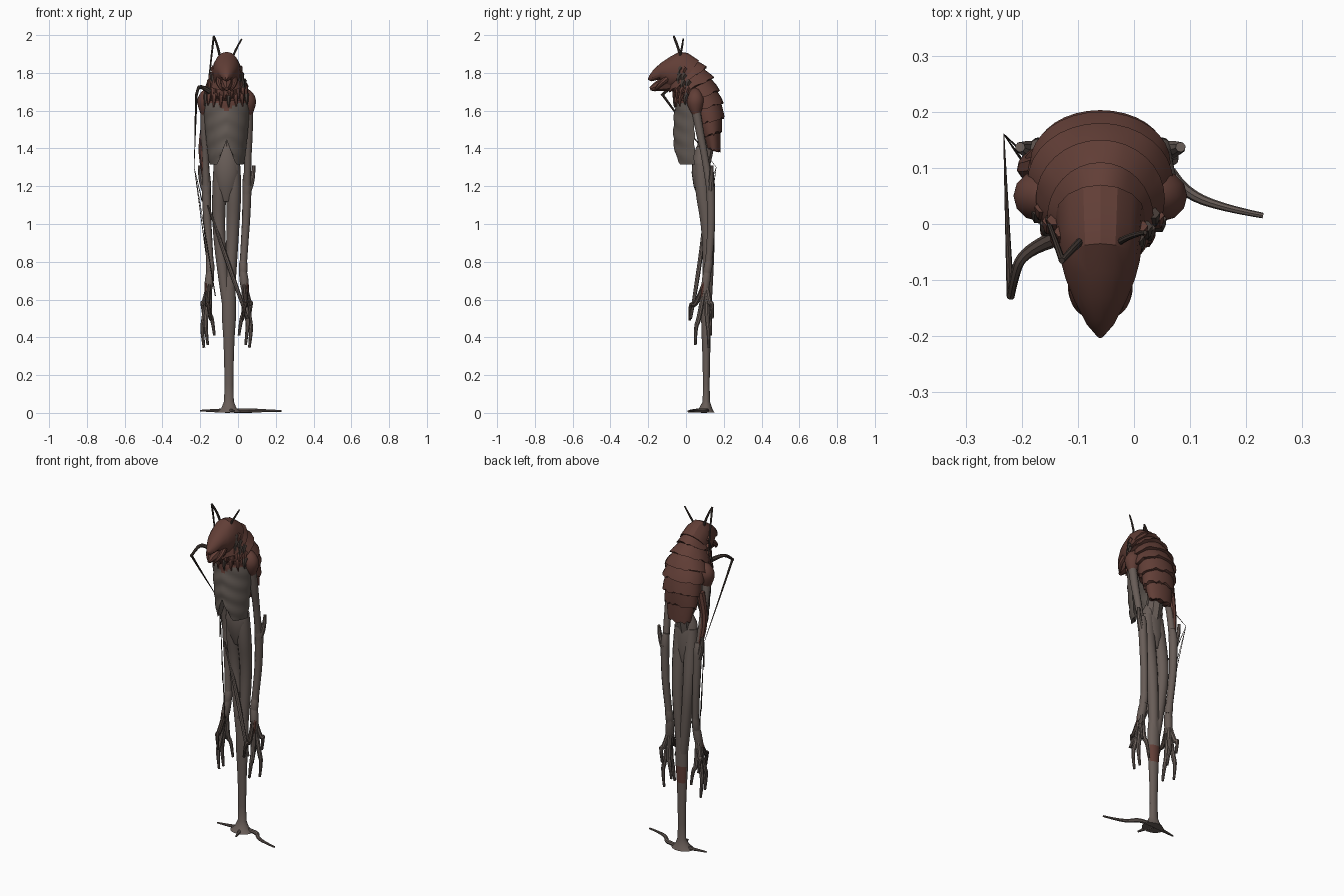
import bpy
import bmesh
import random
from math import sin, cos, pi, radians
from mathutils import Vector

random.seed(4)
if "Cube" in bpy.data.objects:
    bpy.data.objects.remove(bpy.data.objects["Cube"], do_unlink=True)

MID = -0.06  # centre line of the body


def material(name, colour):
    mat = bpy.data.materials.new(name)
    mat.use_nodes = True
    mat.diffuse_color = (*colour, 1)
    mat.node_tree.nodes["Principled BSDF"].inputs["Base Color"].default_value = (*colour, 1)
    return mat


shell_red = material("shell red brown", (.12, .048, .037))
bone_grey = material("bone grey brown", (.138, .109, .096))
chest_grey = material("chest grey", (.125, .103, .09))
dark_brown = material("dark brown", (.062, .045, .038))


def finish(obj, angle=40):
    bpy.ops.object.select_all(action='DESELECT')
    obj.select_set(True)
    bpy.context.view_layer.objects.active = obj
    bpy.ops.object.shade_smooth_by_angle(angle=radians(angle))
    return obj


def tube(name, points, radii, mat, sides=2):
    """Smooth limb through points, with one radius for each point."""
    curve = bpy.data.curves.new(name, 'CURVE')
    curve.dimensions = '3D'
    curve.bevel_depth = 1
    curve.bevel_resolution = sides
    curve.use_fill_caps = True
    curve.resolution_u = 5
    spline = curve.splines.new('NURBS')
    spline.points.add(len(points) - 1)
    for target, point, radius in zip(spline.points, points, radii):
        target.co = (*point, 1)
        target.radius = radius
    spline.order_u = 3
    spline.use_endpoint_u = True
    curve.materials.append(mat)
    obj = bpy.data.objects.new(name, curve)
    bpy.context.collection.objects.link(obj)
    bpy.ops.object.select_all(action='DESELECT')
    obj.select_set(True)
    bpy.context.view_layer.objects.active = obj
    bpy.ops.object.convert(target='MESH')
    return finish(bpy.context.view_layer.objects.active)


def ring(x, back, front, width, count=32, power=1.0):
    """Oval of points from a back and a front (y, z) point and a half width."""
    b, f = Vector((0, *back)), Vector((0, *front))
    centre, half = (b + f) / 2 + Vector((x, 0, 0)), (b - f) / 2
    points = []
    for i in range(count):
        c, s = cos(2 * pi * i / count), sin(2 * pi * i / count)
        side = abs(c) ** power * (1 if c > 0 else -1)
        depth = abs(s) ** power * (1 if s > 0 else -1)
        points.append(centre + half * depth + Vector((width * side, 0, 0)))
    return points


def scaled(points, factor):
    centre = sum(points, Vector()) / len(points)
    return [centre + (p - centre) * factor for p in points]


def loft(name, rings, mats, shape=None, paint=None, angle=40):
    """Skin over rings; shape moves a point, paint picks a face colour."""
    bm = bmesh.new()
    rows = [[bm.verts.new(shape(p) if shape else p) for p in r] for r in rings]
    n = len(rows[0])
    for low, high in zip(rows, rows[1:]):
        for i in range(n):
            j = (i + 1) % n
            bm.faces.new((low[i], low[j], high[j], high[i]))
    for row in (rows[0], rows[-1]):
        for i in range(n // 2):
            corners = [row[i], row[i + 1], row[(n - i - 1) % n], row[(n - i) % n]]
            bm.faces.new(list(dict.fromkeys(corners)))
    bmesh.ops.recalc_face_normals(bm, faces=bm.faces)
    if paint:
        for face in bm.faces:
            face.material_index = paint(face)
    mesh = bpy.data.meshes.new(name)
    bm.to_mesh(mesh)
    bm.free()
    for mat in mats:
        mesh.materials.append(mat)
    obj = bpy.data.objects.new(name, mesh)
    bpy.context.collection.objects.link(obj)
    return finish(obj, angle)


# Overlapping back plates: lower back edge, lower front edge, half width
plates = [((.05, 1.885), (-.1, 1.76), .06), ((.11, 1.83), (-.09, 1.7), .095),
          ((.15, 1.775), (-.06, 1.67), .115), ((.18, 1.71), (-.03, 1.63), .13),
          ((.2, 1.645), (.02, 1.59), .125), ((.203, 1.565), (.05, 1.52), .115),
          ((.19, 1.49), (.085, 1.455), .1), ((.182, 1.385), (.11, 1.4), .072)]
edges = [ring(MID, *plate) for plate in plates]
for k, (upper, lower) in enumerate(zip(edges, edges[1:])):
    inner = scaled(upper, .85)
    bulge = scaled([a.lerp(b, .55) for a, b in zip(inner, lower)], 1.02)
    ragged = [p + Vector((0, 0, random.uniform(-.008, .008))) for p in lower]
    loft(f"back_plate_{k + 1}", [inner, bulge, ragged, scaled(ragged, .82)], [shell_red])

# Head: hood, snout and open lower jaw
head = [((-.195, 1.785), (-.203, 1.765), .006), ((-.17, 1.82), (-.185, 1.755), .025),
        ((-.13, 1.855), (-.14, 1.765), .047), ((-.085, 1.885), (-.11, 1.74), .062),
        ((-.035, 1.912), (-.1, 1.72), .07), ((.01, 1.905), (-.08, 1.72), .075),
        ((.07, 1.865), (-.04, 1.72), .08)]
loft("head", [ring(MID, *section, count=16) for section in head], [shell_red], angle=25)
tube("lower_jaw", [(MID, -.08, 1.75), (MID, -.14, 1.735), (MID, -.19, 1.715)],
     [.045, .035, .01], shell_red)
for side in (-1, 1):
    tube("mandible", [(MID + side * .04, -.1, 1.77), (MID + side * .05, -.14, 1.74),
                      (MID + side * .02, -.165, 1.705)], [.016, .016, .004], shell_red)

# Frill of short spines under the head, receding towards the chest
for row in range(5):
    for i in range(9):
        turn = pi * (i + .5 * (row % 2) + .25) / 9
        reach = .065 + .01 * row
        x, y, z = MID + reach * 1.08 * cos(turn), .012 * row - .01 - reach * .9 * sin(turn), 1.81 - .035 * row
        tip = (x + .008 * cos(turn), y - .004 * sin(turn), z - random.uniform(.035, .055))
        tube("frill_spine", [(x, y + .012, z + .02), (x, y - .01, z), tip],
             [.015, .014, .003], random.choice((shell_red, shell_red, shell_red, dark_brown)), sides=1)

# Chest shield: hollow, pointed in front, with ribs and a notch below
EDGE = .045


def chest_shape(p):
    off = abs(p.x - MID)
    if p.y > EDGE:
        p.y = EDGE - (p.y - EDGE) * .55
    p.y += .003 * sin(p.z * 75 + off * 40)
    p.z = max(p.z, 1.445 - off * 2.7)
    return p


def chest_paint(face):
    c = face.calc_center_median()
    return int(c.z > 1.635 - max(0, .05 - abs(c.x - MID)) * .7)


chest = []
for i in range(25):
    t = i / 24
    z = 1.315 + .34 * t
    depth = .1 + .012 * sin(pi * t)
    chest.append(ring(MID, (EDGE + depth, z), (EDGE - depth, z), .09 + .036 * t ** .7, 48, 1.1))
loft("chest_shield", chest, [chest_grey, shell_red], chest_shape, chest_paint)

# Waist, hips and fused legs
tube("spine", [(MID, .12, 1.55), (MID, .11, 1.42), (MID, .08, 1.28)], [.05, .045, .04], bone_grey)
hips = [((.1, 1.41), (.055, 1.41), .03), ((.12, 1.35), (.035, 1.35), .062),
        ((.125, 1.28), (.03, 1.27), .07), ((.13, 1.2), (.04, 1.2), .06), ((.12, 1.12), (.07, 1.12), .03)]
loft("hips", [ring(MID, *h, count=20) for h in hips], [bone_grey])
tube("left_thigh", [(-.025, .08, 1.32), (-.022, .085, 1.2), (-.026, .115, 1), (-.035, .12, .8), (-.045, .11, .58)],
     [.036, .042, .034, .03, .026], bone_grey, 4)
tube("right_thigh", [(-.095, .08, 1.32), (-.098, .09, 1.2), (-.104, .12, 1), (-.088, .12, .8), (-.06, .11, .58)],
     [.034, .04, .034, .03, .026], bone_grey, 4)
shin = [((.14, .72), (.09, .72), .03), ((.138, .6), (.08, .6), .037), ((.135, .5), (.08, .5), .037),
        ((.13, .4), (.083, .4), .03), ((.128, .3), (.087, .3), .026), ((.125, .15), (.09, .15), .023),
        ((.127, .06), (.088, .06), .026), ((.138, .025), (.07, .025), .04), ((.15, .003), (.05, .003), .065)]
loft("shin", [ring(-.048, *s, count=20) for s in shin], [bone_grey, shell_red],
     paint=lambda f: int(f.normal.y > .5 and .38 < f.calc_center_median().z < .52))

# Root-like toes
tube("long_toe", [(-.05, .11, .012), (.05, .115, .012), (.085, .06, .012), (.15, .03, .012), (.23, .015, .01)],
     [.011, .012, .011, .007, .005], bone_grey)
tube("short_toe", [(-.05, .11, .012), (-.11, .1, .012), (-.2, .09, .012)], [.012, .01, .004], bone_grey)
tube("front_toe", [(-.05, .1, .012), (-.03, .05, .012), (-.02, .01, .008)], [.012, .01, .005], bone_grey)

# Arms: shoulder, upper arm, elbow spur, forearm and hand
for side, name in ((1, "left"), (-1, "right")):
    def at(x, y, z):
        return MID + side * x, y, z

    tube(name + "_shoulder", [at(.07, .05, 1.71), at(.108, .05, 1.68), at(.112, .05, 1.62), at(.118, .055, 1.57)],
         [.02, .045, .045, .015], shell_red, 4)
    tube(name + "_upper_arm", [at(.115, .05, 1.62), at(.117, .07, 1.5), at(.113, .1, 1.36), at(.108, .125, 1.2)],
         [.024, .023, .018, .02], bone_grey, 3)
    tube(name + "_elbow", [at(.105, .125, 1.27), at(.11, .13, 1.21), at(.105, .13, 1.13)],
         [.016, .032, .018], bone_grey, 3)
    tube(name + "_elbow_spur", [at(.115, .13, 1.18), at(.14, .135, 1.23), at(.143, .137, 1.31)],
         [.018, .014, .009], bone_grey)
    tube(name + "_forearm", [at(.108, .13, 1.2), at(.105, .135, 1.05), at(.095, .13, .9), at(.085, .115, .74)],
         [.024, .022, .02, .019], bone_grey, 3)
    tube(name + "_wrist", [at(.09, .125, .82), at(.085, .115, .77), at(.09, .11, .72)],
         [.016, .03, .016], bone_grey, 3)
    tube(name + "_palm", [at(.085, .115, .76), at(.092, .105, .7), at(.1, .1, .63)],
         [.018, .03, .016], bone_grey, 3)
    for k, (x, y, z) in enumerate([(.12, .12, .345), (.1, .05, .36), (.065, .13, .41), (.085, .02, .49), (.12, .14, .5)]):
        knuckle = at((x + .1) / 2 + .012, y * .6 + .04, z * .5 + .31)
        middle = at(x + .012, y, z + .1)
        tube(f"{name}_finger_{k + 1}", [at(.09, .105, .71), knuckle, middle, at(x, y, z)],
             [.013, .014, .011, .007], dark_brown if k == 3 else bone_grey)
    tube(name + "_wrist_scale", [at(.1, .11, .72), at(.108, .085, .66), at(.1, .08, .58)],
         [.01, .015, .004], shell_red)
tube("hanging_strip", [(-.165, .1, 1.56), (-.19, .095, 1.45), (-.19, .105, 1.33), (-.17, .13, 1.22)],
     [.025, .02, .018, .012], shell_red)
tube("crossing_limb", [(-.16, .1, 1.1), (-.1, .09, .93), (-.02, .06, .7), (.05, .025, .5)],
     [.004, .01, .013, .007], bone_grey)

# Antennae, bent feeler and fine threads
tube("left_antenna", [(-.03, -.035, 1.88), (-.01, -.02, 1.93), (.02, -.015, 1.98)], [.006, .006, .004], dark_brown)
tube("right_antenna", [(-.095, -.03, 1.88), (-.105, -.04, 1.94), (-.128, -.065, 1.995)],
     [.007, .007, .005], dark_brown)
tube("right_antenna_tail", [(-.128, -.065, 1.993), (-.14, -.03, 1.9), (-.155, .01, 1.75)],
     [.006, .005, .004], dark_brown)
tube("feeler_base", [(-.15, -.03, 1.7), (-.2, -.05, 1.735), (-.215, -.1, 1.71), (-.22, -.13, 1.68)],
     [.014, .01, .008, .007], dark_brown)
corner = (-.232, .16, 1.3)
tube("feeler_tip", [(-.22, -.128, 1.69), (-.224, -.05, 1.58), corner], [.007, .005, .001], dark_brown)
for end in ((-.19, .1, 1.12), (-.17, .1, .85), (-.12, .05, .62)):
    tube("thread", [corner, Vector(corner).lerp(Vector(end), .5), end], [.001, .002, .003], dark_brown, 1)
